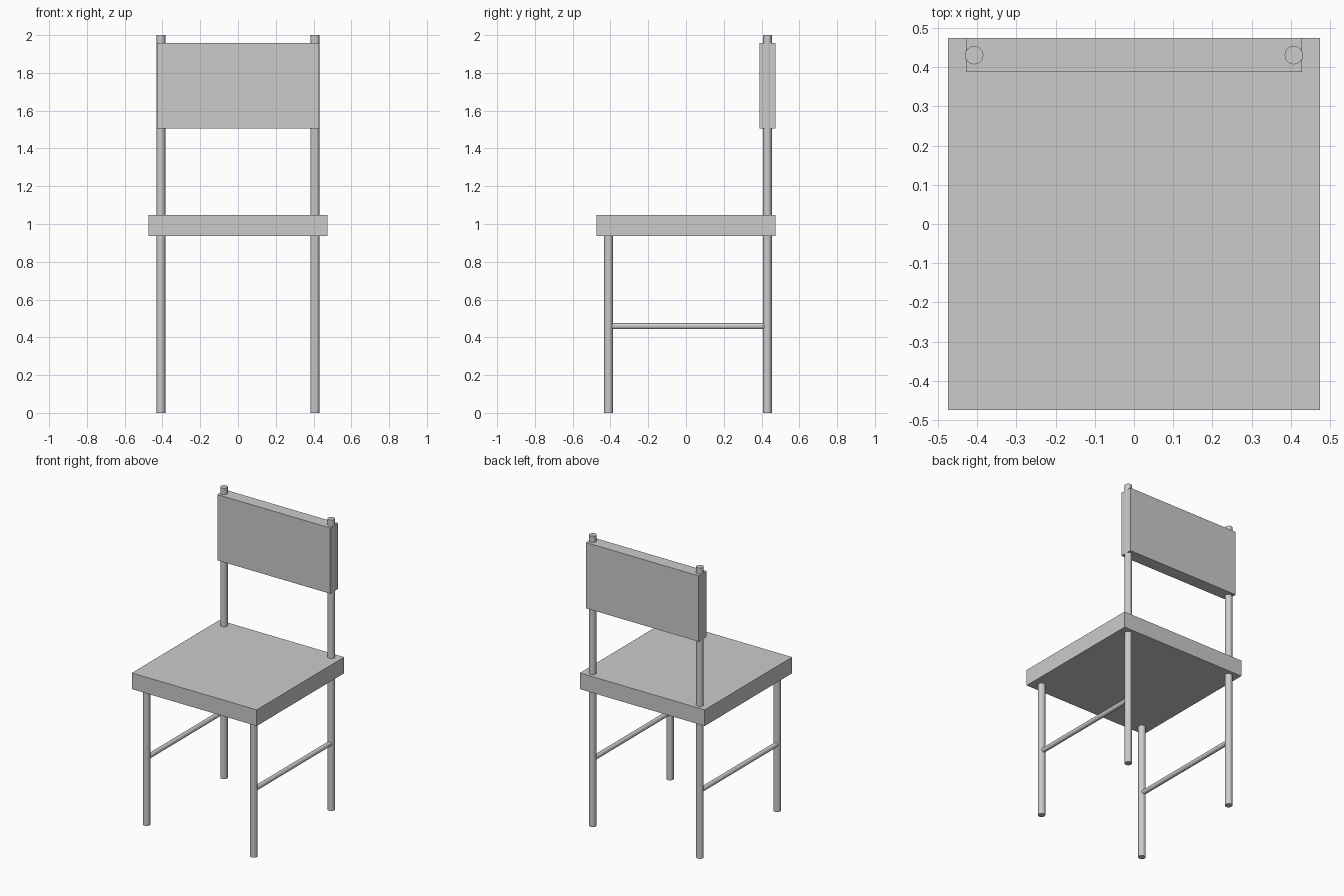
import bpy
from mathutils import Vector

if "Cube" in bpy.data.objects:
    bpy.data.objects.remove(bpy.data.objects["Cube"])


def box(name, lo, hi):
    lo, hi = Vector(lo), Vector(hi)
    bpy.ops.mesh.primitive_cube_add(size=1, location=(lo + hi) / 2)
    ob = bpy.context.object
    ob.name = name
    ob.scale = hi - lo
    bpy.ops.object.transform_apply(location=False, rotation=False, scale=True)
    return ob


def rod(name, start, end, radius, sides=16):
    start, end = Vector(start), Vector(end)
    axis = end - start
    bpy.ops.mesh.primitive_cylinder_add(
        vertices=sides, radius=radius, depth=axis.length,
        location=(start + end) / 2,
        rotation=axis.to_track_quat('Z', 'Y').to_euler())
    ob = bpy.context.object
    ob.name = name
    return ob


LEG_X = 0.408
LEG_R = 0.0235
FRONT_Y, BACK_Y = -0.41, 0.431
SEAT_BOTTOM, SEAT_TOP = 0.937, 1.048

# Seat slab and backrest panel
box("seat", (-0.475, -0.475, SEAT_BOTTOM), (0.475, 0.475, SEAT_TOP))
box("backrest", (-0.429, 0.388, 1.505), (0.429, 0.475, 1.957))

# Legs and side stretchers; the back legs run up through the backrest
for side, s in (("left", -1), ("right", 1)):
    x = s * LEG_X
    rod(f"front_leg_{side}", (x, FRONT_Y, 0), (x, FRONT_Y, SEAT_BOTTOM + 0.01), LEG_R)
    rod(f"back_post_{side}", (x, BACK_Y, 0), (x, BACK_Y, 2), LEG_R)
    rod(f"stretcher_{side}", (x, FRONT_Y, 0.459), (x, BACK_Y, 0.459), 0.016)
